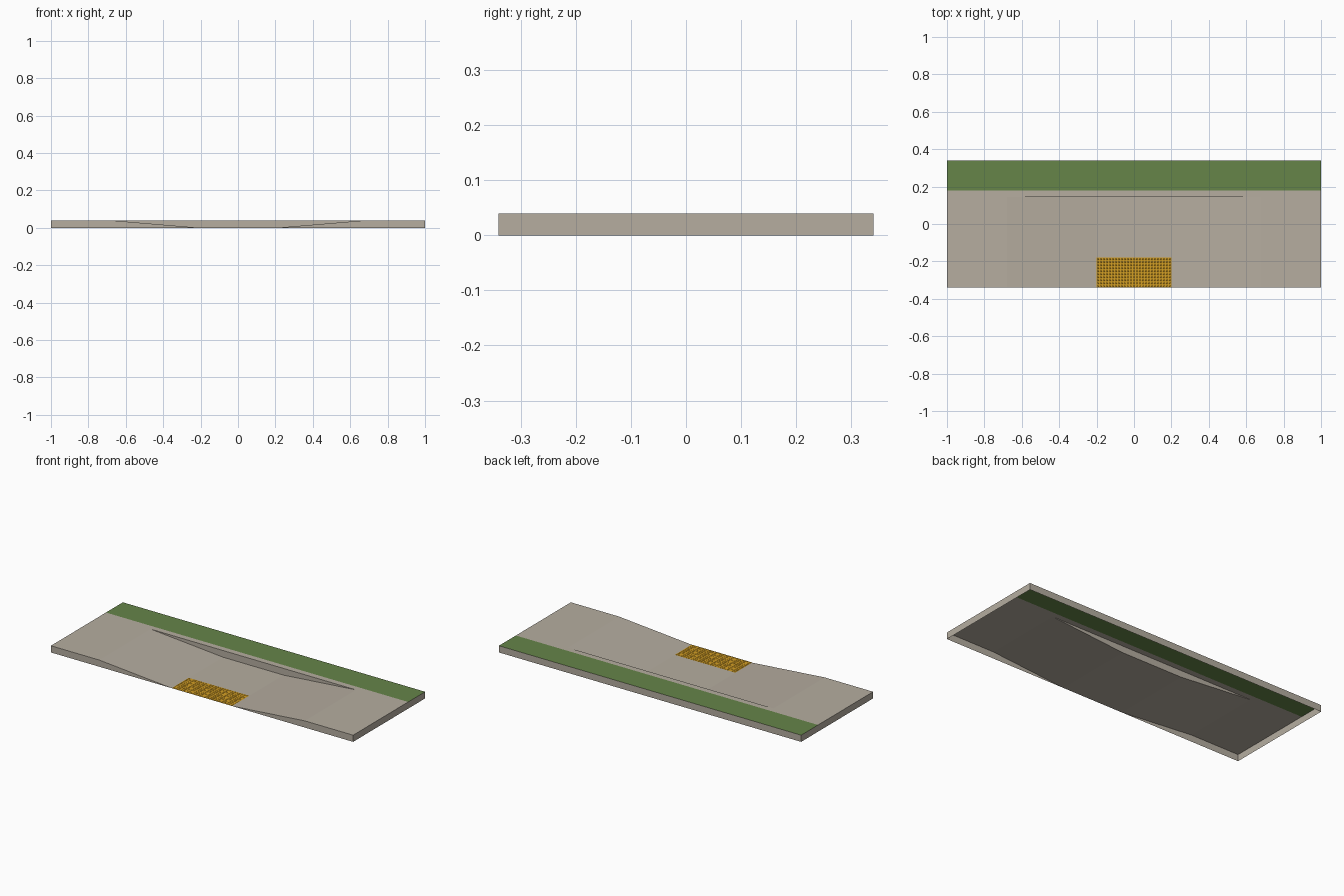
import bpy, bmesh, math

if "Cube" in bpy.data.objects:
    bpy.data.objects.remove(bpy.data.objects["Cube"])

HX, HY, H = 1.0, 0.34, 0.04        # half length, half depth, kerb height
LIP_Y, GRASS_Y = 0.145, 0.18       # back of the ramp, front of the grass
PROFILE = [(-HX, H), (-0.68, H), (-0.2, 0.0), (0.2, 0.0), (0.68, H), (HX, H)]


def material(name, rgb):
    m = bpy.data.materials.new(name)
    m.diffuse_color = (*rgb, 1)
    m.use_nodes = True
    m.node_tree.nodes["Principled BSDF"].inputs["Base Color"].default_value = m.diffuse_color
    return m


concrete = material("concrete", (0.465, 0.42, 0.352))
grass = material("grass green", (0.133, 0.235, 0.066))
yellow = material("warning yellow", (0.66, 0.35, 0.018))


def build(name, polygons, mat):
    bm = bmesh.new()
    for poly in polygons:
        bm.faces.new([bm.verts.new(p) for p in poly])
    bmesh.ops.remove_doubles(bm, verts=bm.verts, dist=1e-5)
    return finish(name, bm, mat)


def finish(name, bm, mat):
    me = bpy.data.meshes.new(name)
    bm.to_mesh(me)
    bm.free()
    me.materials.append(mat)
    ob = bpy.data.objects.new(name, me)
    bpy.context.collection.objects.link(ob)
    return ob


# Sidewalk surface: flat ends, sloping flares and low landing
spans = list(zip(PROFILE, PROFILE[1:]))
build("ramp_surface", [[(a, -HY, za), (b, -HY, zb), (b, LIP_Y, zb), (a, LIP_Y, za)]
                       for (a, za), (b, zb) in spans], concrete)

# Flat strips behind the ramp
for name, y0, y1, mat in (("back_strip", LIP_Y, GRASS_Y, concrete),
                          ("grass_strip", GRASS_Y, HY, grass)):
    build(name, [[(-HX, y0, H), (HX, y0, H), (HX, y1, H), (-HX, y1, H)]], mat)

# Upright lip behind the landing
build("back_lip", [[(x, LIP_Y, z) for x, z in PROFILE[1:5]]], concrete)

# Front kerb faces, tapering down to the landing
for s, name in ((-1, "front_kerb_left"), (1, "front_kerb_right")):
    pts = [(s * HX, -HY, 0), (s * 0.2, -HY, 0), (s * 0.68, -HY, H), (s * HX, -HY, H)]
    build(name, [pts if s < 0 else pts[::-1]], concrete)

# Side and back walls, open underneath
for s, name in ((-1, "left_wall"), (1, "right_wall")):
    pts = [(s * HX, -HY, 0), (s * HX, HY, 0), (s * HX, HY, H), (s * HX, -HY, H)]
    build(name, [pts if s > 0 else pts[::-1]], concrete)
build("back_wall", [[(HX, HY, 0), (-HX, HY, 0), (-HX, HY, H), (HX, HY, H)]], concrete)

# Tactile warning pad: thin plate
PAD_Z, PAD_BACK = 0.001, -0.18
build("warning_pad", [[(-0.2, -HY, PAD_Z), (0.2, -HY, PAD_Z),
                       (0.2, PAD_BACK, PAD_Z), (-0.2, PAD_BACK, PAD_Z)]], yellow)

# Grid of truncated domes on the pad
bm = bmesh.new()
COLS, ROWS, SIDES, DOME_H = 25, 10, 8, 0.0014
for i in range(COLS):
    for j in range(ROWS):
        cx = -0.2 + 0.4 * (i + 0.5) / COLS
        cy = -HY + (PAD_BACK + HY) * (j + 0.5) / ROWS
        rings = []
        for r, z in ((0.0042, PAD_Z), (0.0024, PAD_Z + DOME_H)):
            rings.append([bm.verts.new((cx + r * math.cos(math.tau * k / SIDES),
                                        cy + r * math.sin(math.tau * k / SIDES), z))
                          for k in range(SIDES)])
        low, top = rings
        for k in range(SIDES):
            n = (k + 1) % SIDES
            bm.faces.new((low[k], low[n], top[n], top[k]))
        bm.faces.new(top)
finish("warning_domes", bm, yellow)
